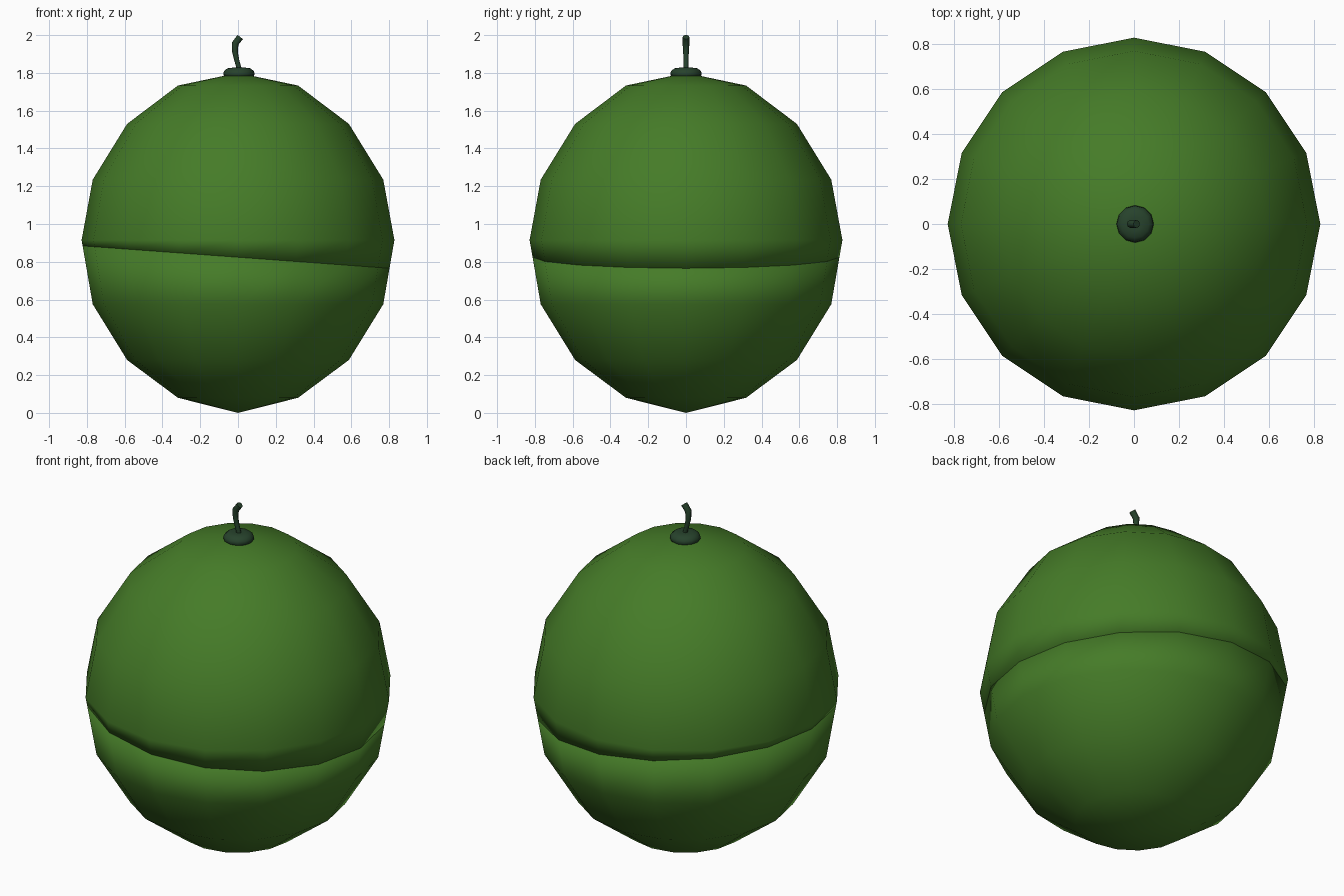
import bpy, bmesh, math
from mathutils import Vector

if "Cube" in bpy.data.objects:
    bpy.data.objects.remove(bpy.data.objects["Cube"])


def material(name, rgb):
    m = bpy.data.materials.new(name)
    m.diffuse_color = (*rgb, 1)
    m.use_nodes = True
    m.node_tree.nodes["Principled BSDF"].inputs["Base Color"].default_value = m.diffuse_color
    return m


GREEN = material("rind green", (0.06, 0.2, 0.021))
DARK = material("stem green", (0.02, 0.055, 0.025))


def finish(bm, name, mat):
    bmesh.ops.recalc_face_normals(bm, faces=bm.faces[:])
    for f in bm.faces:
        f.smooth = True
    me = bpy.data.meshes.new(name)
    bm.to_mesh(me)
    bm.free()
    me.materials.append(mat)
    ob = bpy.data.objects.new(name, me)
    bpy.context.collection.objects.link(ob)
    return ob


def skin(rings):
    """Join rings of points; a ring of one point is a pole, other ends are capped."""
    bm = bmesh.new()
    vs = [[bm.verts.new(p) for p in r] for r in rings]
    n = max(len(r) for r in vs)
    for a, b in zip(vs, vs[1:]):
        for i in range(n):
            j = (i + 1) % n
            if len(a) == 1:
                bm.faces.new((a[0], b[j], b[i]))
            elif len(b) == 1:
                bm.faces.new((a[i], a[j], b[0]))
            else:
                bm.faces.new((a[i], a[j], b[j], b[i]))
    for r in (vs[0], vs[-1]):
        if len(r) > 1:
            bm.faces.new(r)
    return bm


def lathe(profile, n, cx=0.0):
    rings = []
    for r, z in profile:
        if r == 0:
            rings.append([(cx, 0, z)])
        else:
            rings.append([(cx + r * math.cos(2 * math.pi * i / n),
                           r * math.sin(2 * math.pi * i / n), z) for i in range(n)])
    return skin(rings)


# Fruit body: 16-sided ball cut in two by a slightly tilted plane
BODY = [(0, 0), (0.318, 0.08), (0.587, 0.28), (0.769, 0.575), (0.828, 0.915),
        (0.769, 1.235), (0.587, 1.53), (0.318, 1.733), (0, 1.8)]
for name, side in (("upper_half", 1), ("lower_half", -1)):
    bm = lathe(BODY, 16)
    cut = bmesh.ops.bisect_plane(
        bm, geom=bm.verts[:] + bm.edges[:] + bm.faces[:], dist=1e-5,
        plane_co=(0, 0, 0.824), plane_no=Vector((0.073, 0, 1)).normalized(),
        clear_inner=side > 0, clear_outer=side < 0)
    rim = [e for e in cut["geom_cut"] if isinstance(e, bmesh.types.BMEdge)]
    bmesh.ops.contextual_create(bm, geom=rim)
    finish(bm, name, GREEN)

# Button under the stem
finish(lathe([(0.07, 1.775), (0.083, 1.79), (0.08, 1.808), (0.062, 1.824),
              (0.03, 1.828), (0, 1.826)], 12, 0.005), "stem_button", DARK)

# Bent stem, thicker towards the tip
path = [(0.008, 1.815, 0.013), (-0.006, 1.865, 0.013), (-0.016, 1.91, 0.015),
        (-0.015, 1.955, 0.018), (0.012, 1.99, 0.018)]
rings = []
for k, (x, z, r) in enumerate(path):
    a, b = path[max(k - 1, 0)], path[min(k + 1, len(path) - 1)]
    t = Vector((b[0] - a[0], 0, b[1] - a[1])).normalized()
    u = Vector((t.z, 0, -t.x))
    rings.append([Vector((x, 0, z)) + r * (u * math.cos(math.pi * i / 4)
                  + Vector((0, 1, 0)) * math.sin(math.pi * i / 4)) for i in range(8)])
stem = finish(skin(rings), "stem", DARK)
stem.data.set_sharp_from_angle(angle=math.radians(50))
